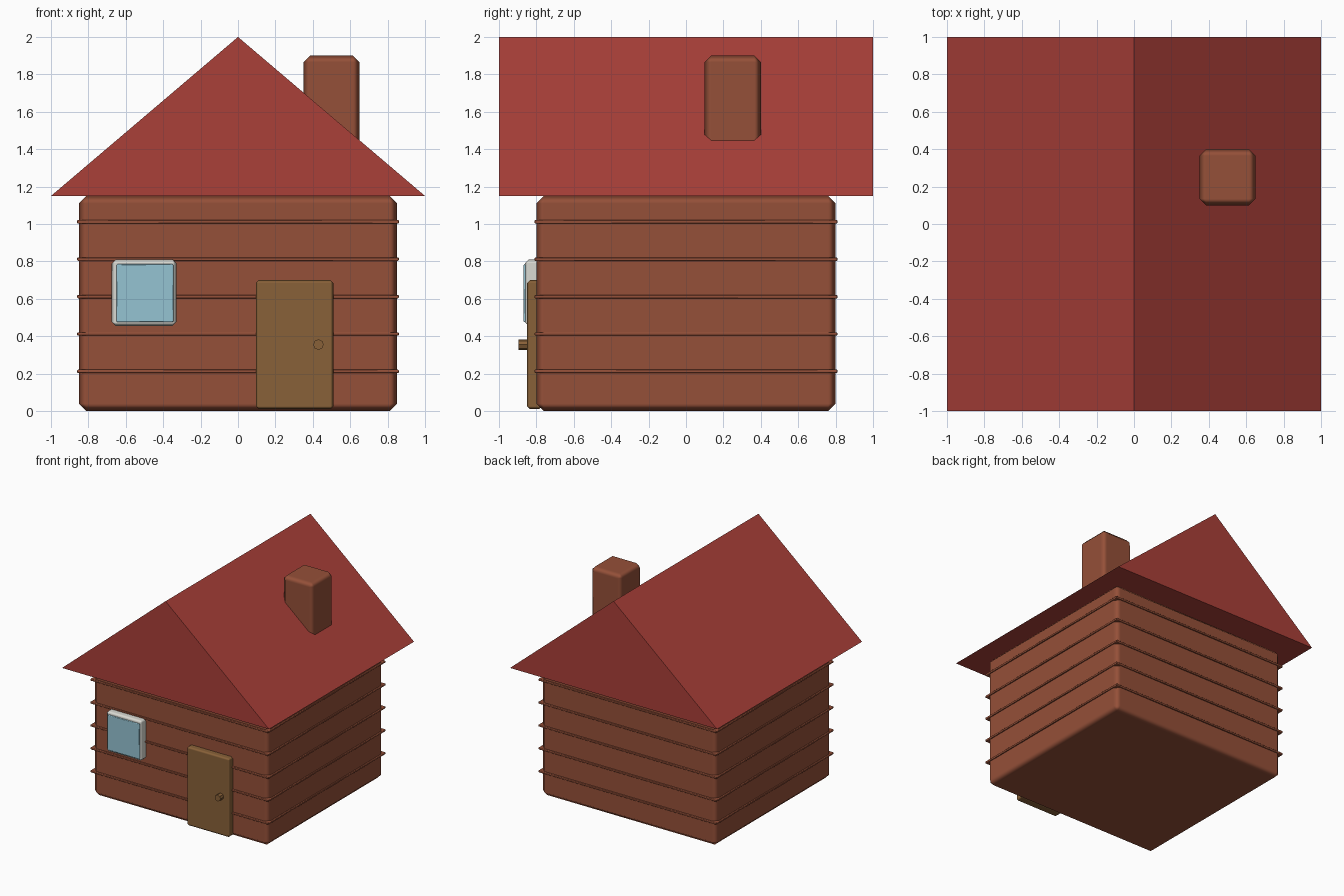
import bpy
import bmesh
import math
from mathutils import Vector

default = bpy.data.objects.get("Cube")
if default:
    bpy.data.objects.remove(default, do_unlink=True)


def material(name, rgb):
    mat = bpy.data.materials.new(name)
    mat.use_nodes = True
    color = (*rgb, 1)
    mat.diffuse_color = color
    mat.node_tree.nodes["Principled BSDF"].inputs["Base Color"].default_value = color
    return mat


WOOD = material("wall brown", (0.30, 0.08, 0.04))
ROOF = material("roof red", (0.40, 0.05, 0.04))
DOOR = material("door brown", (0.25, 0.12, 0.04))
FRAME = material("frame white", (0.70, 0.70, 0.65))
GLASS = material("glass blue", (0.30, 0.55, 0.65))


def add_object(name, bm, mat):
    bmesh.ops.recalc_face_normals(bm, faces=bm.faces)
    mesh = bpy.data.meshes.new(name)
    bm.to_mesh(mesh)
    bm.free()
    mesh.materials.append(mat)
    obj = bpy.data.objects.new(name, mesh)
    bpy.context.collection.objects.link(obj)
    return obj


def box(name, low, high, mat, bevel=0):
    """Box between two corners, with a softly shaded chamfer."""
    low, high = Vector(low), Vector(high)
    center, size = (low + high) / 2, high - low
    bm = bmesh.new()
    bmesh.ops.create_cube(bm, size=1)
    for v in bm.verts:
        v.co = v.co * size
    obj = add_object(name, bm, mat)
    obj.location = center
    if bevel:
        obj.data.polygons.foreach_set("use_smooth", [True] * len(obj.data.polygons))
        mod = obj.modifiers.new("soft edges", "BEVEL")
        mod.width = bevel
        mod.segments = 1
        mod.harden_normals = True
    return obj


# Walls with raised bands between the boards
box("walls", (-0.85, -0.8, 0), (0.85, 0.8, 1.15), WOOD, 0.04)
for i in range(1, 6):
    z = 0.2 * i + 0.012
    box(f"wall_band_{i}", (-0.86, -0.81, z - 0.009), (0.86, 0.81, z + 0.009), WOOD, 0.004)

# Gabled roof: a triangle extruded from front to back
bm = bmesh.new()
gable = bm.faces.new([bm.verts.new(p) for p in ((-1, -1, 1.15), (1, -1, 1.15), (0, -1, 2))])
extruded = bmesh.ops.extrude_face_region(bm, geom=[gable], use_keep_orig=True)["geom"]
for v in extruded:
    if isinstance(v, bmesh.types.BMVert):
        v.co.y = 1
add_object("roof", bm, ROOF)

# Chimney
box("chimney", (0.35, 0.1, 1.3), (0.65, 0.4, 1.9), WOOD, 0.035)

# Door and round handle
box("door", (0.095, -0.85, 0.01), (0.51, -0.77, 0.7), DOOR, 0.016)
bm = bmesh.new()
bmesh.ops.create_cone(bm, cap_ends=True, segments=8, radius1=0.028, radius2=0.028, depth=0.06)
knob = add_object("door_knob", bm, DOOR)
knob.location = (0.43, -0.865, 0.355)
knob.rotation_euler.x = math.pi / 2

# Window
box("window_frame", (-0.675, -0.862, 0.455), (-0.33, -0.76, 0.81), FRAME, 0.02)
box("window_glass", (-0.65, -0.87, 0.475), (-0.345, -0.84, 0.785), GLASS, 0.006)
